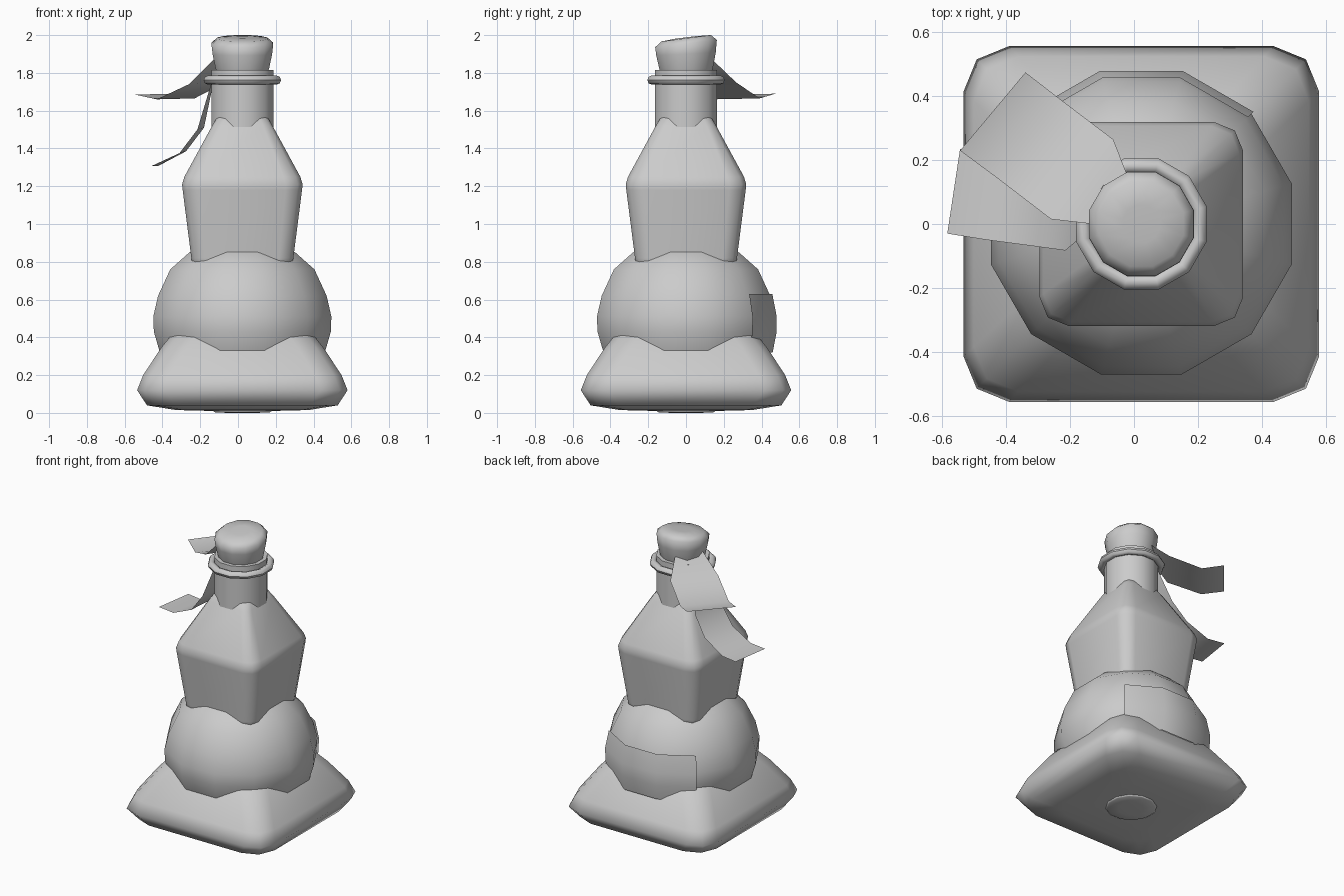
import bpy, bmesh
from math import cos, sin, radians

if "Cube" in bpy.data.objects:
    bpy.data.objects.remove(bpy.data.objects["Cube"])

CX = 0.023  # axis of the bottle (scarf ends shift the overall centre)


def finish(name, bm, angle=180):
    bmesh.ops.recalc_face_normals(bm, faces=bm.faces)
    me = bpy.data.meshes.new(name)
    bm.to_mesh(me)
    bm.free()
    ob = bpy.data.objects.new(name, me)
    bpy.context.collection.objects.link(ob)
    bpy.ops.object.select_all(action='DESELECT')
    ob.select_set(True)
    bpy.context.view_layer.objects.active = ob
    bpy.ops.object.shade_smooth_by_angle(angle=radians(angle))
    return ob


def loft(name, rows, closed=True, caps=True, angle=180):
    """Skin a list of rows of points."""
    bm = bmesh.new()
    vs = [[bm.verts.new(p) for p in row] for row in rows]
    n = len(rows[0])
    for a, b in zip(vs, vs[1:]):
        for i in range(n if closed else n - 1):
            j = (i + 1) % n
            bm.faces.new((a[i], a[j], b[j], b[i]))
    if closed and caps:
        bm.faces.new(vs[0])
        bm.faces.new(vs[-1])
    return finish(name, bm, angle)


def circle(r, z, tilt=0):
    pts = []
    for k in range(12):
        a = radians(15 + 30 * k)
        y = r * sin(a)
        pts.append((CX + r * cos(a), y, z + tilt * y))
    return pts


def rounded_square(h, c, z):
    """Square of half width h, each corner cut into two facets."""
    pts = []
    corner = [(h, h - c), (h - 0.29 * c, h - 0.29 * c), (h - c, h)]
    for q in range(4):
        for x, y in corner:
            for _ in range(q):
                x, y = -y, x
            pts.append((CX + x, y, z))
    return pts


# Pyramid foot with a slightly bulging underside
loft("foot", [rounded_square(h, c, z) for h, c, z in [
    (0.15, 0.09, 0.01), (0.35, 0.13, 0.015), (0.505, 0.15, 0.04), (0.557, 0.142, 0.12),
    (0.525, 0.14, 0.2), (0.43, 0.135, 0.345), (0.345, 0.13, 0.45), (0.2, 0.1, 0.55)]])
loft("foot_button", [circle(0.165, 0.012), circle(0.15, 0.003), circle(0.08, 0.0)])

# Round belly
belly = [(0.3, 0.08), (0.4, 0.21), (0.455, 0.33), (0.485, 0.43), (0.488, 0.51),
         (0.462, 0.62), (0.395, 0.76), (0.29, 0.85), (0.15, 0.91)]
loft("belly", [circle(r, z) for r, z in belly])

# Label wrapped round the back of the belly
label = [(0.475, 0.32), (0.495, 0.42), (0.497, 0.51), (0.473, 0.63)]
loft("label", [[(CX + r * f * cos(radians(a)), r * f * sin(radians(a)), z)
                for a, f in [(45, 1), (75, 1), (105, 1), (135, 1)]]
               for r, z in label], closed=False)

# Square shoulder block
loft("shoulder", [rounded_square(h, c, z) for h, c, z in [
    (0.262, 0.07, 0.75), (0.27, 0.075, 0.82), (0.316, 0.088, 1.18), (0.319, 0.09, 1.21),
    (0.307, 0.088, 1.25), (0.16, 0.05, 1.52), (0.1, 0.04, 1.62)]])

# Neck, collar ring and cork
loft("neck", [circle(0.17, z) for z in (1.45, 1.815)], angle=40)
ring = [circle(0.188 + 0.024 * cos(radians(a)), 1.762 + 0.024 * sin(radians(a)))
        for a in range(0, 361, 45)]
loft("collar_ring", ring, caps=False)
loft("cork", [circle(0.13, 1.78), circle(0.146, 1.82), circle(0.163, 1.9, 0.05),
              circle(0.169, 1.955, 0.12), circle(0.137, 1.983, 0.13),
              circle(0.06, 1.988, 0.12)])

# Two ribbon tails, each given as pairs of edge points
upper = [((-0.02, 0.15, 1.86), (-0.13, 0.0, 1.87)),
         ((-0.065, 0.265, 1.75), (-0.26, 0.015, 1.74)),
         ((-0.23, 0.39, 1.665), (-0.43, 0.145, 1.66)),
         ((-0.34, 0.475, 1.69), (-0.545, 0.23, 1.685))]
lower = [((-0.14, -0.02, 1.75), (-0.13, 0.08, 1.75)),
         ((-0.215, -0.083, 1.5), (-0.18, 0.16, 1.51)),
         ((-0.31, -0.07, 1.375), (-0.275, 0.19, 1.385)),
         ((-0.46, -0.05, 1.306), (-0.425, 0.213, 1.306)),
         ((-0.585, -0.03, 1.306), (-0.545, 0.235, 1.306))]
loft("upper_ribbon_tail", upper, closed=False)
loft("lower_ribbon_tail", lower, closed=False)
